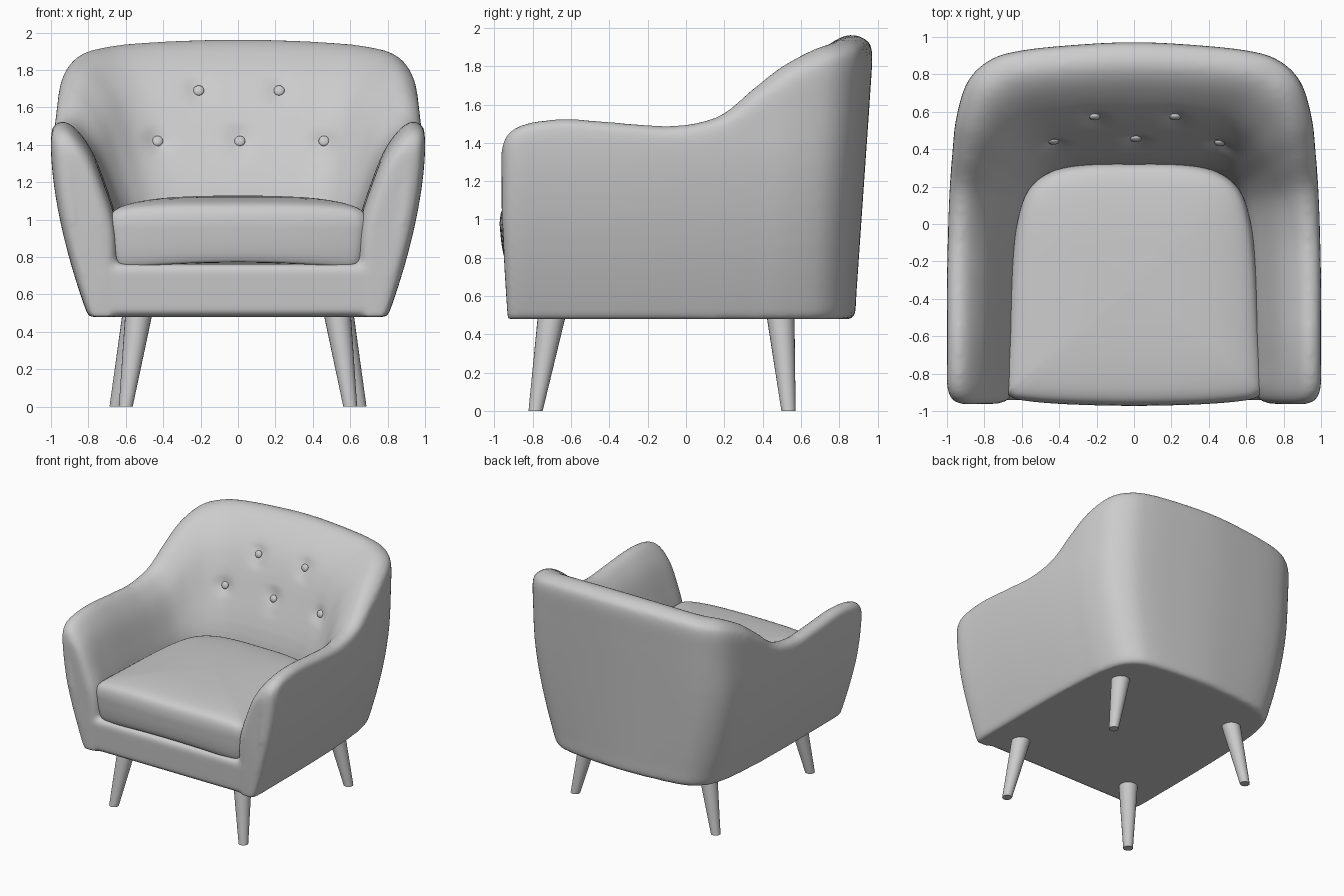
import bpy, bmesh, math
from mathutils import Vector
from mathutils.bvhtree import BVHTree

if "Cube" in bpy.data.objects:
    bpy.data.objects.remove(bpy.data.objects["Cube"])

grey = bpy.data.materials.new("warm grey upholstery")
grey.diffuse_color = (0.6, 0.6, 0.6, 1)
grey.use_nodes = True
grey.node_tree.nodes["Principled BSDF"].inputs["Base Color"].default_value = grey.diffuse_color


def spline(pts, steps, closed=False):
    """Catmull-Rom through tuples of any length."""
    n, out = len(pts), []
    for i in range(n if closed else n - 1):
        idx = [i - 1, i, i + 1, i + 2]
        idx = [k % n if closed else min(max(k, 0), n - 1) for k in idx]
        a, b, c, d = (pts[k] for k in idx)
        for s in range(steps):
            t = s / steps
            out.append(tuple(
                q + 0.5 * t * (r - p + t * (2 * p - 5 * q + 4 * r - e + t * (3 * (q - r) + e - p)))
                for p, q, r, e in zip(a, b, c, d)))
    return out if closed else out + [tuple(pts[-1])]


def activate(ob):
    bpy.ops.object.select_all(action='DESELECT')
    ob.select_set(True)
    bpy.context.view_layer.objects.active = ob


def finish(ob, angle=50):
    ob.data.materials.clear()
    ob.data.materials.append(grey)
    activate(ob)
    bpy.ops.object.shade_smooth_by_angle(angle=math.radians(angle))
    return ob


def loft(name, rings, angle=50):
    """Skin closed rings and cap both ends."""
    bm = bmesh.new()
    rows = [[bm.verts.new(p) for p in r] for r in rings]
    n = len(rows[0])
    for a, b in zip(rows, rows[1:]):
        for j in range(n):
            k = (j + 1) % n
            bm.faces.new((a[j], a[k], b[k], b[j]))
    bm.faces.new(rows[0])
    bm.faces.new(rows[-1])
    bmesh.ops.recalc_face_normals(bm, faces=bm.faces[:])
    me = bpy.data.meshes.new(name)
    bm.to_mesh(me)
    bm.free()
    ob = bpy.data.objects.new(name, me)
    bpy.context.collection.objects.link(ob)
    return finish(ob, angle)


# Shell: arms and back as one sweep.
# Stations: outer x, outer y, inner x, inner y, top height, edge inset
half = [
    (1.00, -0.964, 0.64, -0.964, 1.35, 0.09),
    (1.00, -0.95, 0.64, -0.95, 1.41, 0.04),
    (1.00, -0.92, 0.64, -0.92, 1.455, 0.015),
    (1.00, -0.86, 0.64, -0.86, 1.49, 0),
    (1.00, -0.75, 0.64, -0.75, 1.515, 0),
    (1.00, -0.58, 0.635, -0.58, 1.522, 0),
    (1.00, -0.30, 0.63, -0.32, 1.50, 0),
    (0.995, -0.05, 0.62, -0.08, 1.488, 0),
    (0.985, 0.20, 0.60, 0.08, 1.54, 0),
    (0.97, 0.40, 0.56, 0.18, 1.68, 0),
    (0.95, 0.58, 0.50, 0.24, 1.80, 0),
    (0.89, 0.77, 0.44, 0.275, 1.885, 0),
    (0.77, 0.885, 0.36, 0.295, 1.92, 0),
    (0.60, 0.935, 0.27, 0.305, 1.94, 0),
    (0.30, 0.965, 0.14, 0.31, 1.955, 0),
]
centre = [(0, 0.978, 0, 0.31, 1.961, 0)]
other = [(-s[0], s[1], -s[2]) + s[3:] for s in reversed(half)]
# Cross-section: 0 = outer / 1 = inner, height fraction above the seat deck
section = spline([
    (1, -1), (1, -0.5), (1, 0), (0.97, 0.29), (0.79, 0.57), (0.6, 0.8), (0.39, 0.94),
    (0.21, 1), (0.07, 0.985), (0.008, 0.93), (0, 0.75), (0, 0.4), (0, 0), (0, -0.5),
    (0, -0.9), (0.04, -1)], 4)

buttons = [(-0.21, 1.69), (0.22, 1.69), (-0.43, 1.42), (0.01, 1.42), (0.46, 1.42)]


def shell_point(st, w, f):
    ox, oy, ix, iy, h, inset = st
    z = 0.75 + f * ((h - 0.75) if f > 0 else 0.27)
    k = inset / 0.36
    w = k + w * (1 - 2 * k)
    x, y = ox + (ix - ox) * w, oy + (iy - oy) * w
    x *= 1 - (1 - w) * 0.2 * (max(0, 1.4 - z) / 0.92) ** 1.7
    if y > 0:
        y *= 1 - (1 - w) * 0.1 * max(0, 1.9 - z) / 1.42
    else:
        y *= 1 - 0.035 * max(0, 1 - z) / 0.52
    if w > 0.4 and y > 0.2:      # tufting dimples
        for bx, bz in buttons:
            y += 0.035 * math.exp(-((x - bx) ** 2 + (z - bz) ** 2) / 0.003)
    return (x, y, z)


stations = spline(half + centre + other, 5)
shell = loft("body_shell", [[shell_point(s, w, f) for w, f in section] for s in stations])

# Seat base with front rail, its face leaning like the arm fronts
bpy.ops.mesh.primitive_cube_add(size=1, location=(0, -0.273, 0.622))
base = bpy.context.object
base.scale = (1.49, 1.345, 0.284)
bpy.ops.object.transform_apply(location=True, scale=True)
for v in base.data.vertices:
    if v.co.y < 0 and v.co.z < 0.6:
        v.co.y += 0.018
bev = base.modifiers.new("soft edges", 'BEVEL')
bev.width, bev.segments = 0.04, 5
bpy.ops.object.modifier_apply(modifier=bev.name)

# Fuse base and shell into one upholstered body with soft transitions
base.select_set(True)
shell.select_set(True)
bpy.context.view_layer.objects.active = shell
bpy.ops.object.join()
rem = shell.modifiers.new("fuse", 'REMESH')
rem.mode, rem.voxel_size = 'VOXEL', 0.016
smo = shell.modifiers.new("soften", 'SMOOTH')
smo.factor, smo.iterations = 0.5, 10
activate(shell)
for m in ("fuse", "soften"):
    bpy.ops.object.modifier_apply(modifier=m)
finish(shell, 60)

# Buttons sit on the inner back
tree = BVHTree.FromPolygons([v.co for v in shell.data.vertices],
                            [p.vertices[:] for p in shell.data.polygons])
for i, (bx, bz) in enumerate(buttons):
    hit = tree.ray_cast(Vector((bx, -0.3, bz)), Vector((0, 1, 0)))[0]
    bpy.ops.mesh.primitive_uv_sphere_add(segments=20, ring_count=12, radius=0.029,
                                         location=(bx, hit.y - 0.004, bz),
                                         rotation=(math.radians(68), 0, 0))
    ob = bpy.context.object
    ob.name = f"button_{i + 1}"
    ob.scale.z = 0.55
    finish(ob)

# Seat cushion: rounded U outline, domed top, corners drooping a little
edge = [(0.35, -0.964), (0.58, -0.945), (0.665, -0.92), (0.688, -0.86), (0.674, -0.6),
        (0.655, -0.25), (0.625, 0.0), (0.565, 0.18), (0.44, 0.28), (0.25, 0.32)]
outline = spline([(0, -0.972)] + edge + [(0, 0.325)] + [(-x, y) for x, y in reversed(edge)], 5, True)
profile = spline([(0.02, 0.74), (0.5, 0.74), (0.88, 0.74), (0.95, 0.755), (0.98, 0.83), (0.995, 0.92),
                  (1.0, 0.985), (0.985, 1.045), (0.935, 1.082), (0.8, 1.105), (0.5, 1.122), (0.02, 1.13)], 3)


def cushion_point(x, y, s, z):
    x, y = x * s, -0.33 + (y + 0.33) * s
    low, high = max(0, (1.0 - z) / 0.25), max(0, (z - 0.95) / 0.15)
    z += 0.03 * low * (1 - (x / 0.6) ** 2) - 0.025 * min(1, high) * (abs(x) / 0.65) ** 4
    return (x, y, z)


loft("seat_cushion", [[cushion_point(x, y, s, z) for x, y in outline] for s, z in profile])


# Tapered splayed legs
def leg(name, top, foot):
    rings = []
    for (x, y, z, r) in (foot + (0, 0.037), top + (0.5, 0.073)):
        rings.append([(x + r * math.cos(a), y + r * math.sin(a), z)
                      for a in (math.tau * i / 24 for i in range(24))])
    loft(name, rings)


for side, sx in (("left", -1), ("right", 1)):
    leg(f"front_leg_{side}", (sx * 0.53, -0.70), (sx * 0.60, -0.785))
    leg(f"back_leg_{side}", (sx * 0.545, 0.493), (sx * 0.65, 0.535))
